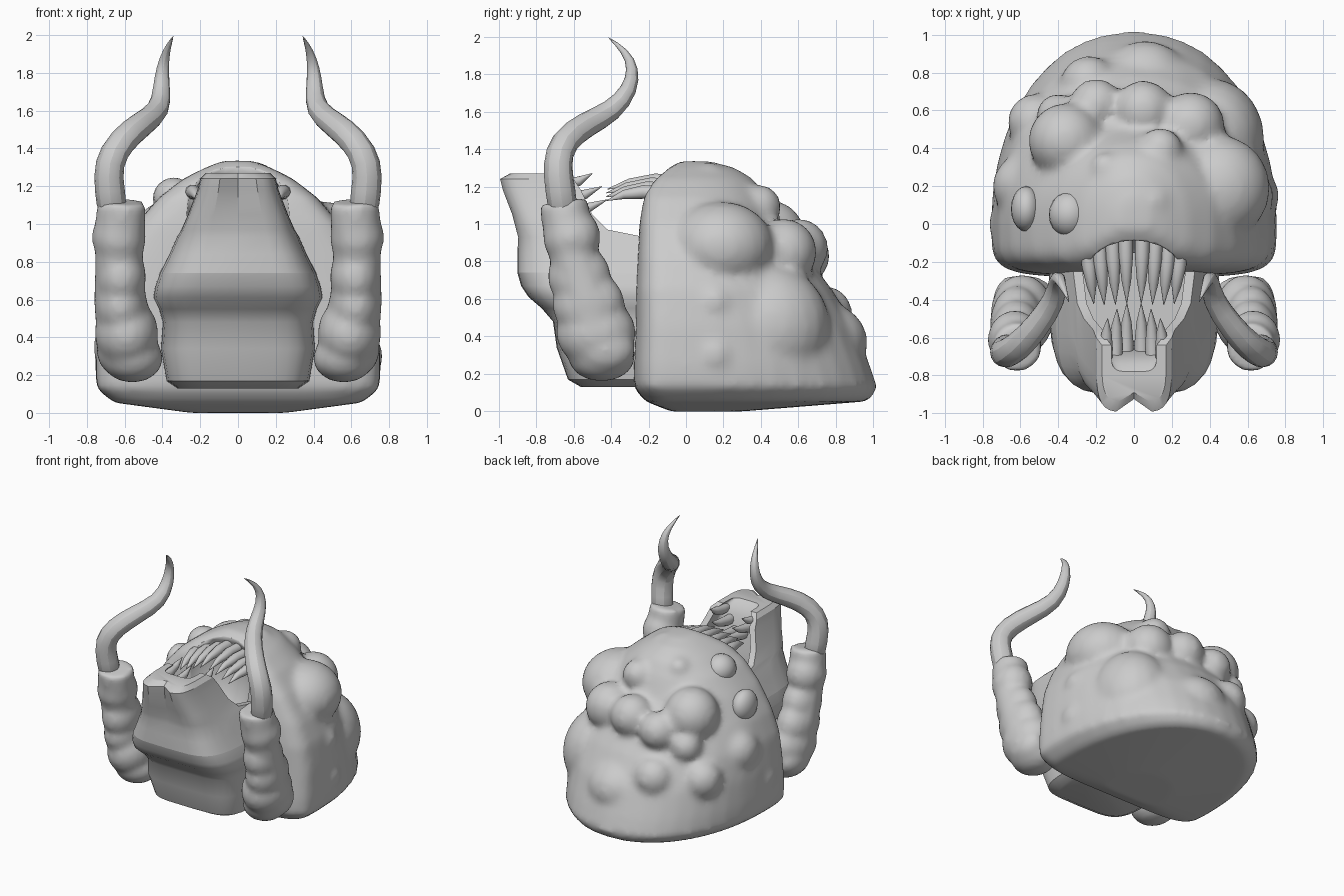
import bpy, bmesh, math
from mathutils import Vector, Matrix

cube = bpy.data.objects.get("Cube")
if cube:
    bpy.data.objects.remove(cube, do_unlink=True)

skin = bpy.data.materials.new("pale grey")
skin.use_nodes = True
skin.diffuse_color = (0.6, 0.6, 0.6, 1)
skin.node_tree.nodes["Principled BSDF"].inputs["Base Color"].default_value = (0.6, 0.6, 0.6, 1)


def loft(bm, rings):
    """Skin a list of closed rings and cap both ends."""
    loops = [[bm.verts.new(p) for p in ring] for ring in rings]
    n = len(loops[0])
    for a, b in zip(loops, loops[1:]):
        for i in range(n):
            bm.faces.new((a[i], a[(i + 1) % n], b[(i + 1) % n], b[i]))
    bm.faces.new(loops[0])
    bm.faces.new(loops[-1])


def tube(bm, path, radii, sides=10):
    """Round tube with changing radius and untwisted rings."""
    pts = [Vector(p) for p in path]
    rings, side = [], Vector((1, 0, 0))
    for i, p in enumerate(pts):
        t = (pts[min(i + 1, len(pts) - 1)] - pts[max(i - 1, 0)]).normalized()
        side = (side - t * side.dot(t)).normalized()
        other = t.cross(side)
        rings.append([p + radii[i] * (side * math.cos(a) + other * math.sin(a))
                      for a in (math.tau * k / sides for k in range(sides))])
    loft(bm, rings)


def ball(bm, centre, size):
    if not isinstance(size, tuple):
        size = (size,) * 3
    bmesh.ops.create_uvsphere(bm, u_segments=20, v_segments=12, radius=1,
                              matrix=Matrix.Translation(centre) @ Matrix.Diagonal((*size, 1)))


def finish(bm, name, voxel=0, subdiv=0, cutter=None, angle=40):
    bmesh.ops.recalc_face_normals(bm, faces=bm.faces)
    mesh = bpy.data.meshes.new(name)
    bm.to_mesh(mesh)
    bm.free()
    mesh.materials.append(skin)
    ob = bpy.data.objects.new(name, mesh)
    bpy.context.collection.objects.link(ob)
    if voxel:
        m = ob.modifiers.new("merge", "REMESH")
        m.mode, m.voxel_size, m.use_smooth_shade = "VOXEL", voxel, True
        m = ob.modifiers.new("soften", "SMOOTH")
        m.factor, m.iterations = 0.5, 8
    if subdiv:
        m = ob.modifiers.new("round", "SUBSURF")
        m.levels = m.render_levels = subdiv
    if cutter:
        m = ob.modifiers.new("mouth", "BOOLEAN")
        m.operation, m.object, m.solver = "DIFFERENCE", cutter, "EXACT"
    bpy.ops.object.select_all(action="DESELECT")
    ob.select_set(True)
    bpy.context.view_layer.objects.active = ob
    bpy.ops.object.shade_smooth_by_angle(angle=math.radians(angle))
    return ob


def power(v, p):
    return math.copysign(abs(v) ** p, v)


def body_ring(z, w, front, back, sides=40):
    """Boxy at the front, rounded to a blunt point at the back."""
    ring = []
    for k in range(sides):
        a = math.tau * k / sides
        c, s = math.cos(a), math.sin(a)
        if s < 0:
            ring.append((w * power(c, 0.4), -front * power(s, 0.4), z))
        else:
            ring.append((w * power(c, 0.92), back * power(s, 0.95), z))
    return ring


# Mouth cavity cutter
bm = bmesh.new()
ball(bm, (0, -0.29, 1.06), (0.28, 0.26, 0.4))
cavity = finish(bm, "mouth_cutter")
cavity.hide_render = True
cavity.hide_viewport = True
cavity.display_type = "WIRE"

# Bulky body with lumps merged into the hide
bm = bmesh.new()
loft(bm, [body_ring(*r) for r in [
    (0.0, 0.25, -0.08, 0.3), (0.055, 0.66, -0.22, 0.98), (0.13, 0.75, -0.28, 1.02),
    (0.25, 0.755, -0.28, 0.98), (0.45, 0.745, -0.27, 0.9), (0.65, 0.715, -0.27, 0.78),
    (0.82, 0.65, -0.26, 0.65), (1.0, 0.54, -0.25, 0.5), (1.14, 0.42, -0.23, 0.43),
    (1.24, 0.29, -0.17, 0.36), (1.3, 0.17, -0.09, 0.26), (1.335, 0.08, -0.03, 0.13)]])
lumps = [
    (-0.36, 0.44, 0.93, 0.2), (0.14, 0.39, 1.09, 0.12), (-0.15, 0.3, 1.19, 0.08),
    (0.3, 0.52, 0.85, 0.18), (-0.2, 0.63, 0.83, 0.14), (0.05, 0.6, 0.87, 0.16),
    (-0.4, 0.57, 0.74, 0.12), (-0.24, 0.74, 0.52, 0.15),
    (-0.52, 0.54, 0.5, 0.15), (0.64, 0.15, 0.3, 0.13), (0.62, 0.15, 0.58, 0.12),
    (-0.58, 0.2, 0.62, 0.17), (-0.64, 0.0, 0.35, 0.13),
    (0.1, 0.12, 1.23, 0.1), (-0.1, 0.08, 1.23, 0.09),
    (0.25, -0.13, 1.14, 0.09), (-0.25, -0.13, 1.14, 0.09)]
for x, y, z, r in lumps:
    ball(bm, (x, y, z), r)
# Broad swellings on the shoulder, flank and rear
ball(bm, (0.45, 0.19, 0.88), (0.27, 0.28, 0.24))
ball(bm, (0.41, 0.45, 0.45), (0.28, 0.32, 0.33))
ball(bm, (0.06, 0.74, 0.37), (0.24, 0.23, 0.21))
finish(bm, "body", voxel=0.026, cutter=cavity)

# Two crisp round eyes on one side of the head
for name, spot, size in [("inner_eye", (-0.34, 0.05, 1.135), (0.11, 0.12, 0.11)),
                         ("outer_eye", (-0.57, 0.08, 0.92), (0.08, 0.12, 0.12))]:
    bm = bmesh.new()
    ball(bm, spot, size)
    finish(bm, name)


def arc(w, front, back, z, notch=0, steps=16):
    """Boxy half outline from one rear corner round the front to the other."""
    pts = []
    for k in range(steps + 1):
        a = math.pi * k / steps
        dip = notch if k == steps // 2 else 0
        pts.append((-w * power(math.cos(a), 0.45),
                    back + (front - back) * power(math.sin(a), 0.38) + dip, z))
    return pts


# Solid lower part of the jaw
bm = bmesh.new()
loft(bm, [arc(w, f, -0.15, z) for z, w, f in [
    (0.13, 0.32, -0.56), (0.17, 0.38, -0.63), (0.34, 0.41, -0.69), (0.48, 0.4, -0.71),
    (0.55, 0.42, -0.77), (0.61, 0.45, -0.84), (0.67, 0.44, -0.88), (0.74, 0.415, -0.9)]])
finish(bm, "jaw_base", angle=40)

# Upright scoop of the jaw, open to the rear
bm = bmesh.new()
rings = []
for z, w, f, inner, b, notch in [
        (0.74, 0.415, -0.9, -0.62, -0.15, 0), (0.84, 0.365, -0.9, -0.63, -0.18, 0),
        (0.93, 0.325, -0.9, -0.64, -0.22, 0.01), (0.97, 0.3, -0.91, -0.65, -0.42, 0.02),
        (1.05, 0.265, -0.93, -0.66, -0.5, 0.03), (1.18, 0.215, -0.98, -0.7, -0.56, 0.06),
        (1.24, 0.2, -0.995, -0.74, -0.6, 0.07), (1.27, 0.17, -0.94, -0.78, -0.64, 0.05)]:
    rings.append(arc(w, f, b, z, notch) + arc(w - 0.05, inner, b, z)[::-1])
loft(bm, rings)
finish(bm, "jaw_scoop", angle=30)

# Curved teeth in both jaws
bm = bmesh.new()
for s in (-1, 1):
    for x in (0.045, 0.115, 0.185, 0.25):
        root = Vector((s * x, -0.01 - 0.45 * x, 1.24 - 0.3 * x))
        tip = Vector((s * x * 0.85, -0.43 + 0.1 * abs(x - 0.16), 1.2 - 0.3 * x))
        bend = Vector((0, 0, 0.02))
        tube(bm, [root, root.lerp(tip, 0.35) + bend, root.lerp(tip, 0.7) + bend, tip],
             [0.04, 0.038, 0.025, 0.002])
finish(bm, "upper_teeth", angle=60)
bm = bmesh.new()
for s in (-1, 1):
    for x, y, z in [(0.042, -0.42, 1.13), (0.1, -0.45, 1.2), (0.155, -0.5, 1.27)]:
        root = Vector((s * x, -0.74, z - 0.07))
        tip = Vector((s * x * 0.9, y, z))
        sag = Vector((0, 0, -0.02))
        tube(bm, [root, root.lerp(tip, 0.35) + sag, root.lerp(tip, 0.7) + sag, tip],
             [0.038, 0.038, 0.026, 0.002])
finish(bm, "lower_teeth", angle=60)

# Lumpy arms, each carrying a long twisting tusk
for s, side in ((1, "left"), (-1, "right")):
    bm = bmesh.new()
    tube(bm, [(s * 0.58, -0.45, 0.25), (s * 0.59, -0.48, 0.4), (s * 0.625, -0.53, 0.6),
              (s * 0.63, -0.6, 0.82), (s * 0.625, -0.63, 0.97), (s * 0.615, -0.655, 1.12)],
         [0.13, 0.16, 0.14, 0.128, 0.135, 0.13], 16)
    for x, y, z, size in [(0.63, -0.61, 0.93, (0.145, 0.155, 0.16)),
                          (0.62, -0.57, 0.72, (0.135, 0.17, 0.17)),
                          (0.62, -0.52, 0.57, (0.14, 0.195, 0.18)),
                          (0.59, -0.48, 0.42, (0.17, 0.215, 0.19)),
                          (0.56, -0.45, 0.29, (0.165, 0.18, 0.13)),
                          (0.64, -0.43, 0.33, (0.11, 0.16, 0.13))]:
        ball(bm, (s * x, y, z), size)
    finish(bm, side + "_arm", voxel=0.022)

    bm = bmesh.new()
    tube(bm, [(s * x, y, z) for x, y, z in [
        (0.66, -0.65, 1.03), (0.68, -0.67, 1.18), (0.69, -0.69, 1.32), (0.62, -0.66, 1.44),
        (0.51, -0.54, 1.53), (0.41, -0.39, 1.6), (0.405, -0.295, 1.72),
        (0.4, -0.28, 1.83), (0.38, -0.32, 1.92), (0.34, -0.42, 2.0)]],
        [0.09, 0.088, 0.086, 0.084, 0.075, 0.066, 0.05, 0.036, 0.022, 0.002], 8)
    finish(bm, side + "_tusk", subdiv=1)
